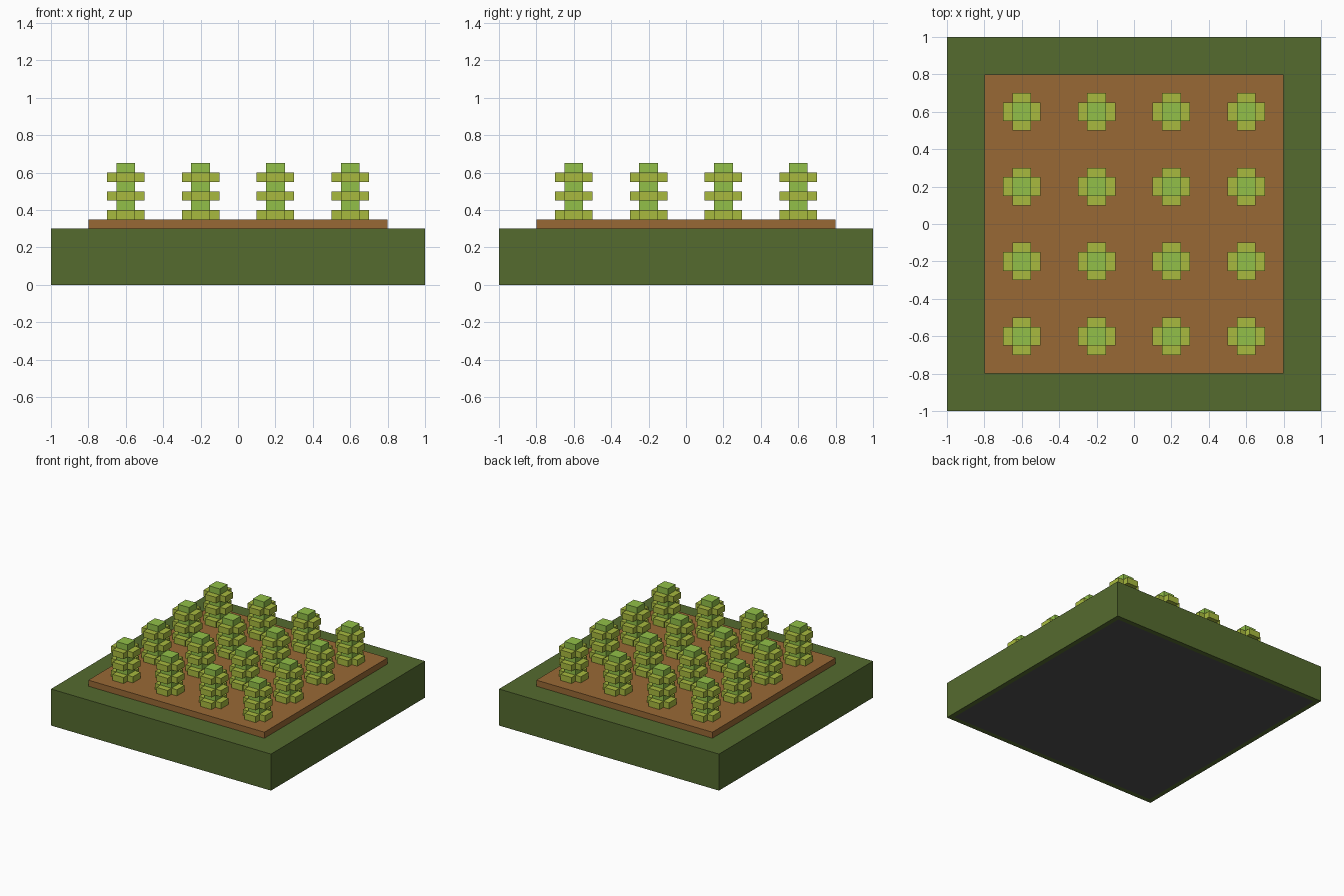
import bpy, bmesh
from mathutils import Matrix, Vector

cube = bpy.data.objects.get("Cube")
if cube:
    bpy.data.objects.remove(cube, do_unlink=True)


def linear(c):
    c /= 255
    return c / 12.92 if c <= 0.04045 else ((c + 0.055) / 1.055) ** 2.4


def material(name, r, g, b):
    m = bpy.data.materials.new(name)
    m.use_nodes = True
    col = (linear(r), linear(g), linear(b), 1)
    m.diffuse_color = col
    m.node_tree.nodes["Principled BSDF"].inputs["Base Color"].default_value = col
    return m


GRASS = material("dark olive green", 85, 107, 47)
SOIL = material("soil brown", 153, 105, 53)
STEM = material("stem green", 146, 192, 72)
LEAF = material("leaf yellow green", 168, 186, 62)
UNDER = material("underside grey", 80, 80, 80)


def make_mesh(name, bm, *mats):
    bmesh.ops.recalc_face_normals(bm, faces=bm.faces)
    me = bpy.data.meshes.new(name)
    bm.to_mesh(me)
    bm.free()
    for m in mats:
        me.materials.append(m)
    return me


def place(name, mesh, x=0, y=0, z=0):
    ob = bpy.data.objects.new(name, mesh)
    ob.location = (x, y, z)
    bpy.context.collection.objects.link(ob)
    return ob


def box(width, height):
    """Square box standing on z = 0."""
    bm = bmesh.new()
    bmesh.ops.create_cube(bm, size=1, matrix=Matrix.Translation((0, 0, height / 2))
                          @ Matrix.Diagonal((width, width, height, 1)))
    return bm


def cross(inner, outer, height):
    """Plus-shaped prism standing on z = 0."""
    bm = bmesh.new()
    quarter = [Vector((outer, -inner, 0)), Vector((outer, inner, 0)), Vector((inner, inner, 0))]
    pts = [Matrix.Rotation(q * 1.5707963, 3, 'Z') @ p for q in range(4) for p in quarter]
    face = bm.faces.new([bm.verts.new(p) for p in pts])
    top = bmesh.ops.extrude_face_region(bm, geom=[face], use_keep_orig=True)
    bmesh.ops.translate(bm, vec=(0, 0, height),
                        verts=[v for v in top["geom"] if isinstance(v, bmesh.types.BMVert)])
    return bm


# Base block with a grey panel inset into its underside
bm = box(2, 0.3)
bm.normal_update()
bottom = min(bm.faces, key=lambda f: f.calc_center_median().z)
bmesh.ops.inset_region(bm, faces=[bottom], thickness=0.055)
bottom.material_index = 1
place("base", make_mesh("base", bm, GRASS, UNDER))

# Soil bed
place("soil_bed", make_mesh("soil_bed", box(1.6, 0.05), SOIL), z=0.3)

# Sixteen plants: a square stem with three leaf tiers
stem = make_mesh("stem", box(0.1, 0.3), STEM)
leaf = make_mesh("leaf_tier", cross(0.05, 0.1, 0.05), LEAF)
spots = (-0.6, -0.2, 0.2, 0.6)
for row, y in enumerate(spots, 1):
    for col, x in enumerate(spots, 1):
        place(f"stem_{row}_{col}", stem, x, y, 0.35)
        for tier in range(3):
            place(f"leaf_{row}_{col}_{tier + 1}", leaf, x, y, 0.35 + 0.1 * tier)
